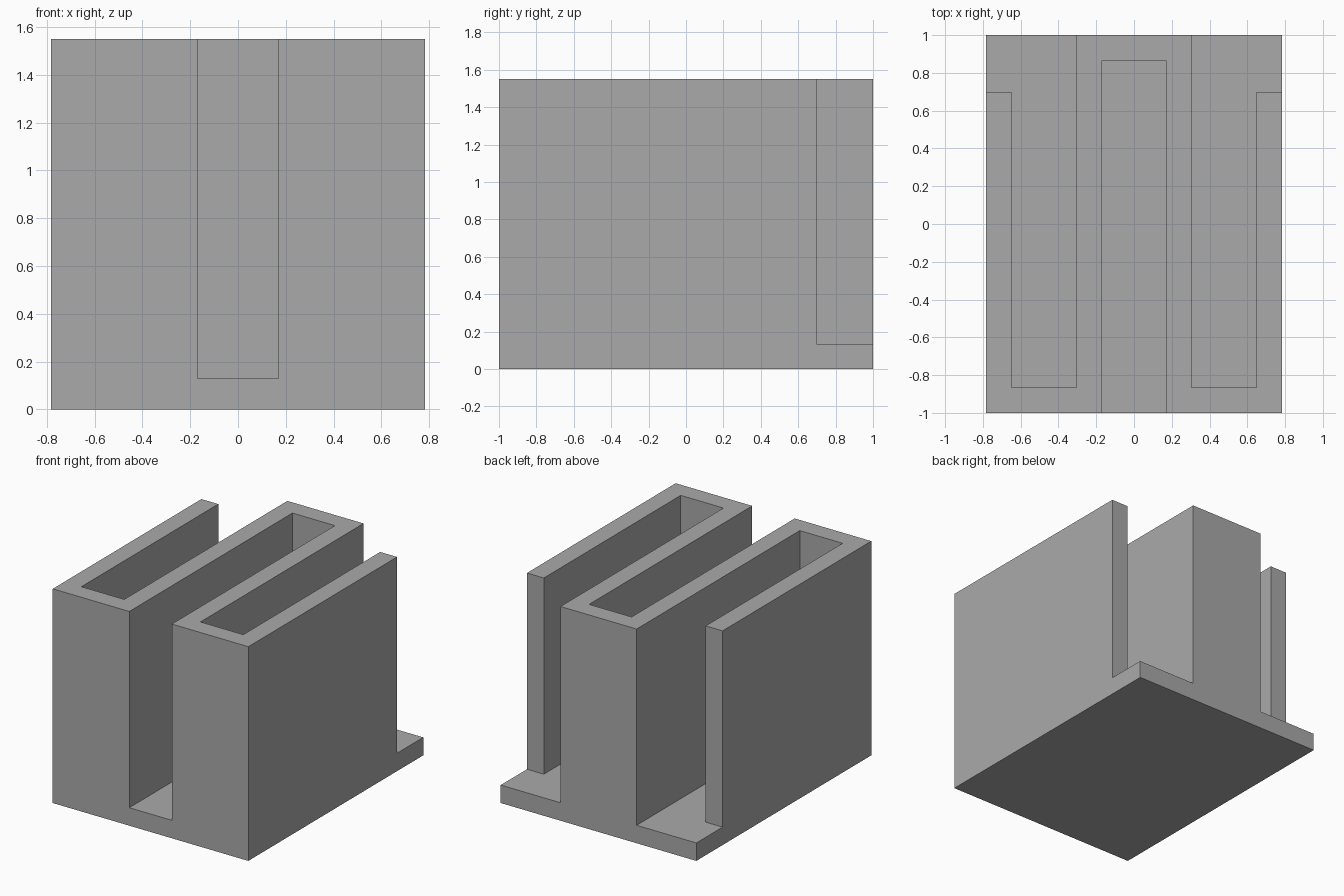
import bpy
import bmesh

cube = bpy.data.objects.get("Cube")
if cube:
    bpy.data.objects.remove(cube, do_unlink=True)

HALF_W, HALF_L, HEIGHT = 0.783, 1.0, 1.55
FLOOR = 0.13          # thickness of the base plate
WALL = 0.135          # thickness of the folded wall
SLOT = 0.17           # half width of the middle slot
OUTER_END = 0.70      # where the two outer walls stop
OVER = 0.2            # cutter overshoot

grey = bpy.data.materials.new("plain grey")
grey.use_nodes = True
colour = (0.40, 0.40, 0.40, 1)
grey.diffuse_color = colour
grey.node_tree.nodes["Principled BSDF"].inputs["Base Color"].default_value = colour


def prism(name, outline, z0, z1):
    """Extrude a flat outline from z0 to z1."""
    bm = bmesh.new()
    face = bm.faces.new([bm.verts.new((x, y, z0)) for x, y in outline])
    top = bmesh.ops.extrude_face_region(bm, geom=[face])["geom"]
    verts = [v for v in top if isinstance(v, bmesh.types.BMVert)]
    bmesh.ops.translate(bm, verts=verts, vec=(0, 0, z1 - z0))
    bmesh.ops.recalc_face_normals(bm, faces=bm.faces)
    mesh = bpy.data.meshes.new(name)
    bm.to_mesh(mesh)
    bm.free()
    mesh.materials.append(grey)
    obj = bpy.data.objects.new(name, mesh)
    bpy.context.collection.objects.link(obj)
    return obj


def rect(x0, x1, y0, y1):
    return [(x0, y0), (x1, y0), (x1, y1), (x0, y1)]


# Solid block that becomes the folded wall on its base
block = prism("folded_wall_block", rect(-HALF_W, HALF_W, -HALF_L, HALF_L), 0, HEIGHT)

# Middle slot, open at the front
cutters = [prism("middle_slot_cutter",
                 rect(-SLOT, SLOT, -HALF_L - OVER, HALF_L - WALL),
                 FLOOR, HEIGHT + OVER)]

# Side pockets, open at the back, with the shortened outer walls
inner, outer = SLOT + WALL, HALF_W - WALL
back, side = HALF_L + OVER, HALF_W + OVER
pocket = [(inner, WALL - HALF_L), (outer, WALL - HALF_L), (outer, OUTER_END),
          (side, OUTER_END), (side, back), (inner, back)]
for name, s in (("left", 1), ("right", -1)):
    cutters.append(prism(name + "_pocket_cutter", [(s * x, y) for x, y in pocket],
                         FLOOR, HEIGHT + OVER))

for cutter in cutters:
    cutter.hide_render = True
    mod = block.modifiers.new(cutter.name, 'BOOLEAN')
    mod.operation = 'DIFFERENCE'
    mod.solver = 'EXACT'
    mod.object = cutter

# Bake the cuts and drop the cutters
graph = bpy.context.evaluated_depsgraph_get()
result = bpy.data.meshes.new_from_object(block.evaluated_get(graph))
block.modifiers.clear()
block.data = result
for cutter in cutters:
    bpy.data.objects.remove(cutter, do_unlink=True)
